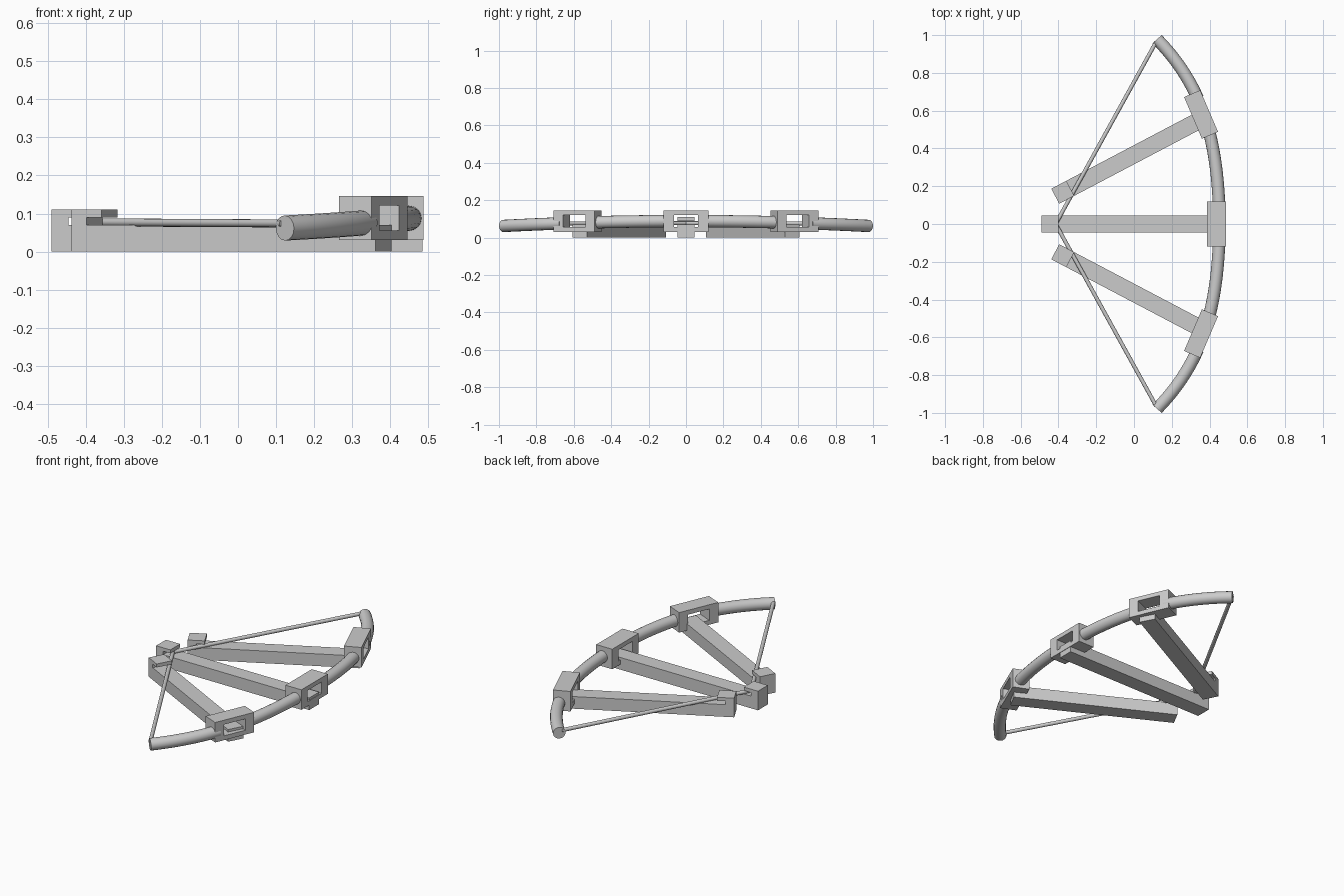
import bpy, bmesh
from math import atan2
from mathutils import Matrix

if "Cube" in bpy.data.objects:
    bpy.data.objects.remove(bpy.data.objects["Cube"])


def finish(name, bm, pos, angle):
    bm.transform(Matrix.Translation((pos[0], pos[1], 0)) @ Matrix.Rotation(angle, 4, 'Z'))
    bmesh.ops.recalc_face_normals(bm, faces=bm.faces)
    mesh = bpy.data.meshes.new(name)
    bm.to_mesh(mesh)
    bm.free()
    obj = bpy.data.objects.new(name, mesh)
    bpy.context.collection.objects.link(obj)
    return obj


def stock(name, rear, angle, length):
    # side profile with the string notch and overhanging lip at the rear
    profile = [(0, 0), (length, 0), (length, .07), (.045, .07),
               (.045, .09), (.09, .09), (.09, .11), (0, .11)]
    bm = bmesh.new()
    face = bm.faces.new([bm.verts.new((x, -.045, z)) for x, z in profile])
    ext = bmesh.ops.extrude_face_region(bm, geom=[face])
    verts = [g for g in ext['geom'] if isinstance(g, bmesh.types.BMVert)]
    bmesh.ops.translate(bm, verts=verts, vec=(0, .09, 0))
    finish(name, bm, rear, angle)


def bracket(name, centre, angle, depth):
    # rectangular frame, open along the firing direction
    def ring(x, hy, z0, z1):
        return [bm.verts.new((x, y, z)) for y, z in
                ((-hy, z0), (hy, z0), (hy, z1), (-hy, z1))]
    bm = bmesh.new()
    d = depth / 2
    loops = [ring(-d, .12, .031, .146), ring(d, .12, .031, .146),
             ring(d, .065, .056, .121), ring(-d, .065, .056, .121)]
    for i in range(4):
        a, b = loops[i], loops[(i + 1) % 4]
        for j in range(4):
            k = (j + 1) % 4
            bm.faces.new((a[j], a[k], b[k], b[j]))
    finish(name, bm, centre, angle)


def tube(name, points, radius):
    curve = bpy.data.curves.new(name, 'CURVE')
    curve.dimensions = '3D'
    curve.bevel_depth = radius
    curve.bevel_resolution = 6
    curve.use_fill_caps = True
    spline = curve.splines.new('POLY')
    spline.points.add(len(points) - 1)
    for p, co in zip(spline.points, points):
        p.co = (*co, 1)
    obj = bpy.data.objects.new(name, curve)
    bpy.context.collection.objects.link(obj)
    bpy.ops.object.select_all(action='DESELECT')
    obj.select_set(True)
    bpy.context.view_layer.objects.active = obj
    bpy.ops.object.convert(target='MESH')
    bpy.ops.object.shade_smooth_by_angle()


def bow_point(y):
    return (.452 - .187 * y**2 - .165 * y**4, y, .088 - .026 * (y / .975)**2)


def bow_piece(name, y0, y1, n=10):
    tube(name, [bow_point(y0 + (y1 - y0) * i / n) for i in range(n + 1)], .033)


# central stock and bracket
stock("middle_stock", (-.49, 0), 0, .975)
bracket("middle_bracket", (.437, 0), 0, .102)

# mirrored side stocks, brackets, bow limbs and strings
for side, s in (("left", 1), ("right", -1)):
    stock(side + "_stock", (-.417, s * .147), s * atan2(.388, .737), .904)
    bracket(side + "_bracket", (.355, s * .58), s * .405, .093)
    bow_piece(side + "_inner_limb", s * .11, s * .49)
    bow_piece(side + "_outer_limb", s * .665, s * .977)
    tube(side + "_string", [(-.415, 0, .077), (.118, s * .965, .074)], .0105)
